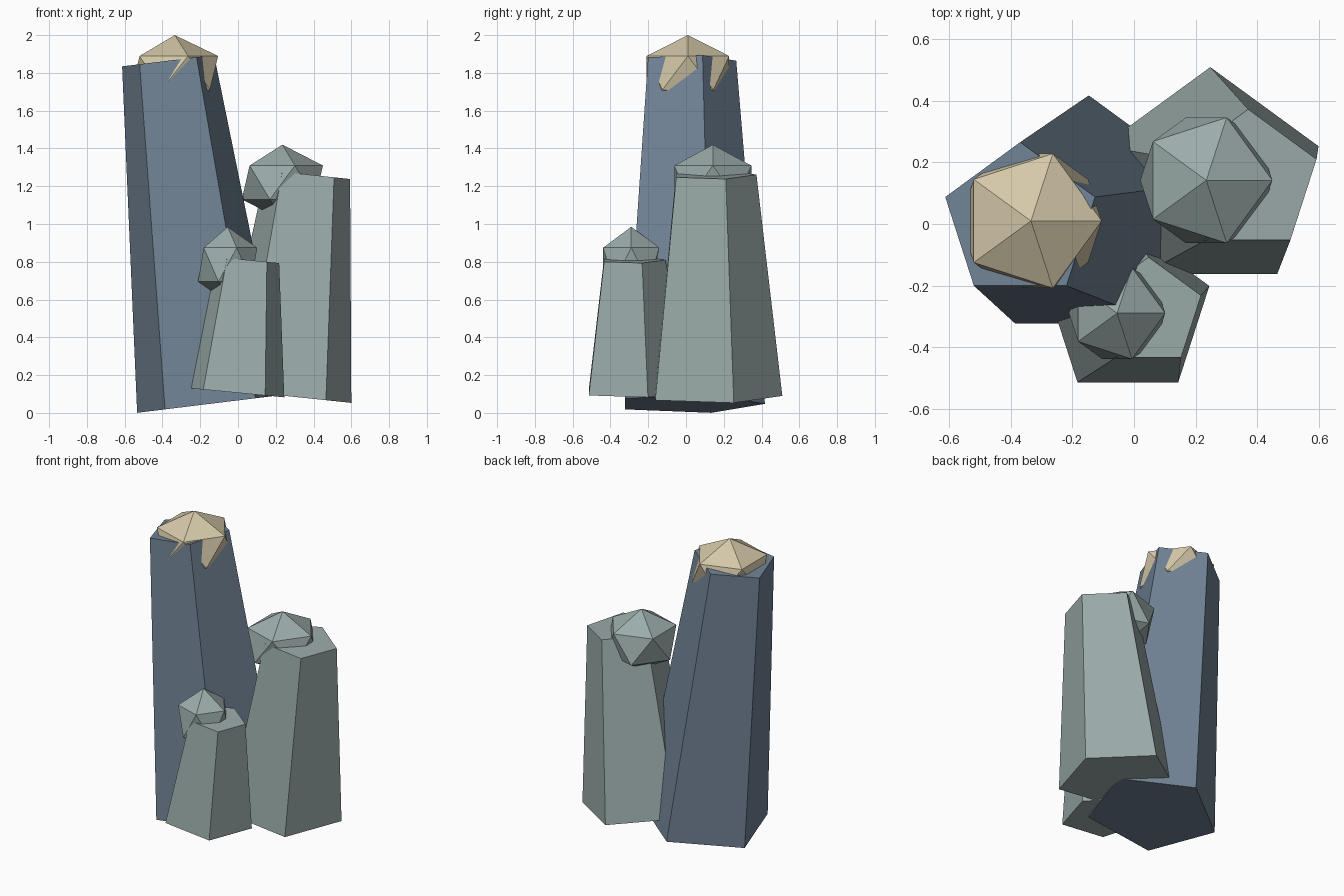
import bpy, bmesh
from math import sin, cos, radians, pi

if "Cube" in bpy.data.objects:
    bpy.data.objects.remove(bpy.data.objects["Cube"])


def material(name, rgb):
    m = bpy.data.materials.new(name)
    m.diffuse_color = (*rgb, 1)
    m.use_nodes = True
    m.node_tree.nodes["Principled BSDF"].inputs["Base Color"].default_value = m.diffuse_color
    return m


blue = material("slate blue rock", (0.165, 0.227, 0.301))
grey = material("grey green rock", (0.328, 0.413, 0.402))
tan = material("sandy cap", (0.658, 0.578, 0.392))


def add_column(name, base, r_bottom, r_top, length, lean, mat):
    """Tapered five-sided pillar, leaning sideways about its base centre."""
    bm = bmesh.new()
    rings = []
    for r, z in ((r_bottom, 0), (r_top, length)):
        rings.append([bm.verts.new((-r * sin(2 * pi * i / 5), r * cos(2 * pi * i / 5), z))
                      for i in range(5)])
    low, high = rings
    bm.faces.new(low[::-1])
    bm.faces.new(high)
    for i in range(5):
        j = (i + 1) % 5
        bm.faces.new((low[i], low[j], high[j], high[i]))
    bmesh.ops.recalc_face_normals(bm, faces=bm.faces)
    me = bpy.data.meshes.new(name)
    bm.to_mesh(me)
    bm.free()
    me.materials.append(mat)
    ob = bpy.data.objects.new(name, me)
    ob.location = base
    ob.rotation_euler = (0, radians(lean), 0)
    bpy.context.collection.objects.link(ob)


def add_boulder(name, centre, radius, half_height, mat):
    """Low-poly squashed boulder sunk into the top of a pillar."""
    bpy.ops.mesh.primitive_ico_sphere_add(subdivisions=1, radius=1, location=centre)
    ob = bpy.context.object
    ob.name = name
    ob.scale = (radius, radius, half_height)
    ob.data.materials.append(mat)


# Pillars
add_column("tall_column", (-0.147, 0.008, 0.048), 0.41, 0.258, 1.83, -7, blue)
add_column("middle_column", (0.248, 0.138, 0.09), 0.372, 0.235, 1.178, 6, grey)
add_column("small_column", (-0.02, -0.288, 0.108), 0.28, 0.18, 0.705, 5.5, grey)

# Boulders capping the pillars
add_boulder("tall_cap", (-0.335, 0.01, 1.80), 0.257, 0.20, tan)
add_boulder("middle_boulder", (0.235, 0.142, 1.22), 0.24, 0.20, grey)
add_boulder("small_boulder", (-0.055, -0.29, 0.785), 0.175, 0.20, grey)
